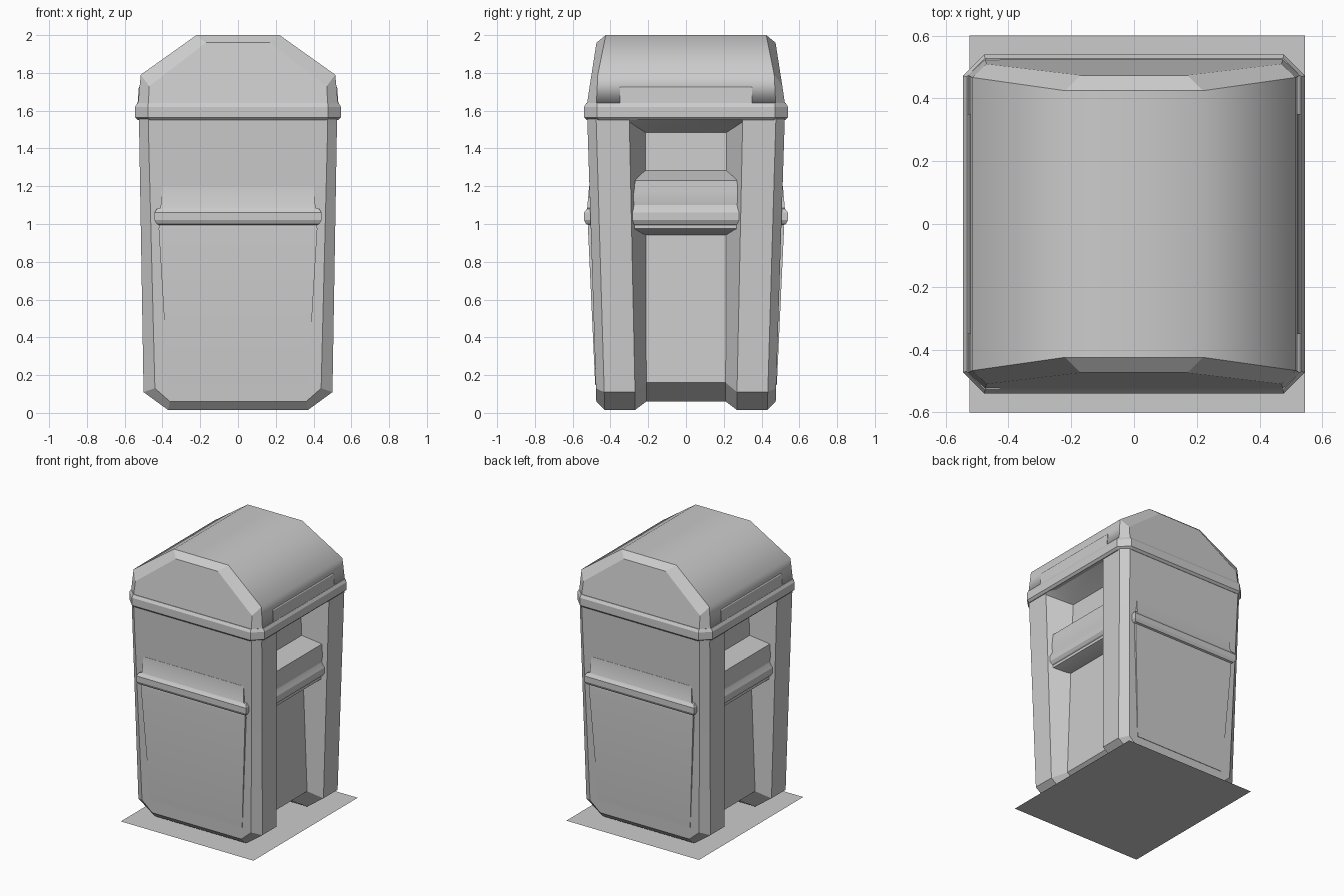
import bpy, bmesh
from mathutils import Matrix

if "Cube" in bpy.data.objects:
    bpy.data.objects.remove(bpy.data.objects["Cube"])


def loft(name, rings, angle=0.4, turn=False, soft_long=False):
    """Skin equal-length rings, cap both ends; turn=True makes a copy rotated half a turn."""
    bm = bmesh.new()
    vs = [[bm.verts.new(p) for p in r] for r in rings]
    n = len(rings[0])
    for a, b in zip(vs, vs[1:]):
        for i in range(n):
            j = (i + 1) % n
            bm.faces.new((a[i], a[j], b[j], b[i]))
    bm.faces.new(vs[0])
    bm.faces.new(vs[-1])
    bmesh.ops.remove_doubles(bm, verts=bm.verts, dist=1e-5)
    bmesh.ops.recalc_face_normals(bm, faces=bm.faces)
    for k in range(2 if turn else 1):
        me = bpy.data.meshes.new(name)
        bm.to_mesh(me)
        ob = bpy.data.objects.new(name + ("_opposite" if k else ""), me)
        bpy.context.collection.objects.link(ob)
        bpy.ops.object.select_all(action='DESELECT')
        ob.select_set(True)
        bpy.context.view_layer.objects.active = ob
        bpy.ops.object.shade_smooth_by_angle(angle=angle)
        if soft_long:  # keep the long creases of the arch smooth
            for e in me.edges:
                a, b = (me.vertices[i].co for i in e.vertices)
                if abs(a.y - b.y) > .8:
                    e.use_edge_sharp = False
        bm.transform(Matrix.Rotation(3.14159265, 4, 'Z'))
    bm.free()


def arch(half, sign):
    """Mirror a half outline of (x, y, z) across x; sign places it front or back."""
    return ([(x, sign * y, z) for x, y, z in half]
            + [(-x, sign * y, z) for x, y, z in reversed(half)])


def both_ends(halves):
    return [arch(h, -1) for h in halves] + [arch(h, 1) for h in reversed(halves)]


def octagon(x, y, z, c=0.068):
    q = [(x, y - c), (x - c, y)]
    pts = q + [(-a, b) for a, b in reversed(q)]
    pts += [(-a, -b) for a, b in pts]
    return [(a, b, z) for a, b in pts]


# Tapered body: front face, corner bevel, side channel lip, channel floor
body = [
    [(.36, .475, .06), (.44, .477, .13), (.475, .522, 1.53), (.475, .523, 1.56)],
    [(.37, .43, .015), (.50, .433, .11), (.524, .475, 1.53), (.525, .476, 1.56)],
    [(.37, .27, .015), (.50, .27, .11), (.523, .30, 1.54), (.525, .30, 1.56)],
    [(.27, .21, .06), (.41, .21, .16), (.355, .215, 1.485), (.525, .215, 1.56)],
]
loft("body", both_ends(body))

# Lid rim
loft("lid_rim", [octagon(.53, .525, 1.55), octagon(.545, .54, 1.565),
                 octagon(.545, .54, 1.62), octagon(.533, .528, 1.64, .058)])

# Arched lid with bevelled ends
lid = [
    [(.475, .525, 1.63), (.47, .51, 1.73), (.17, .474, 1.96)],
    [(.53, .475, 1.63), (.515, .467, 1.79), (.22, .425, 2.0)],
]
loft("lid", both_ends(lid), soft_long=True)

# Slim raised strip on each lid side
loft("lid_side_strip", [[(.50, y, 1.63), (.532, y, 1.63), (.526, y, 1.72), (.51, y, 1.74)]
                        for y in (-.35, .35)], turn=True)

# Front and back panels with a band: (half width, distance out, z)
panel = [(.37, .481, .15), (.42, .519, .975), (.418, .517, .995), (.43, .53, 1.0),
         (.442, .54, 1.02), (.442, .54, 1.06), (.43, .525, 1.08),
         (.41, .523, 1.085), (.403, .513, 1.2)]
loft("front_panel", [[(-w, -d, z), (w, -d, z), (w, -.45, z), (-w, -.45, z)]
                     for w, d, z in panel], turn=True)

# Banded hood filling each side channel: (half width, distance out, z)
hood = [(.215, .37, .94), (.275, .482, .975), (.275, .482, .995), (.29, .49, 1.0),
        (.30, .502, 1.02), (.30, .502, 1.06), (.285, .492, 1.08), (.275, .485, 1.10),
        (.283, .49, 1.14), (.275, .488, 1.17), (.27, .486, 1.23), (.22, .357, 1.285)]
loft("side_hood", [[(d, -w, z), (d, w, z), (.34, w, z), (.34, -w, z)]
                   for w, d, z in hood], turn=True)

# Flat ground pad
me = bpy.data.meshes.new("base_pad")
me.from_pydata([(-.525, -.6, 0), (.545, -.6, 0), (.545, .6, 0), (-.525, .6, 0)], [], [(0, 1, 2, 3)])
bpy.context.collection.objects.link(bpy.data.objects.new("base_pad", me))
